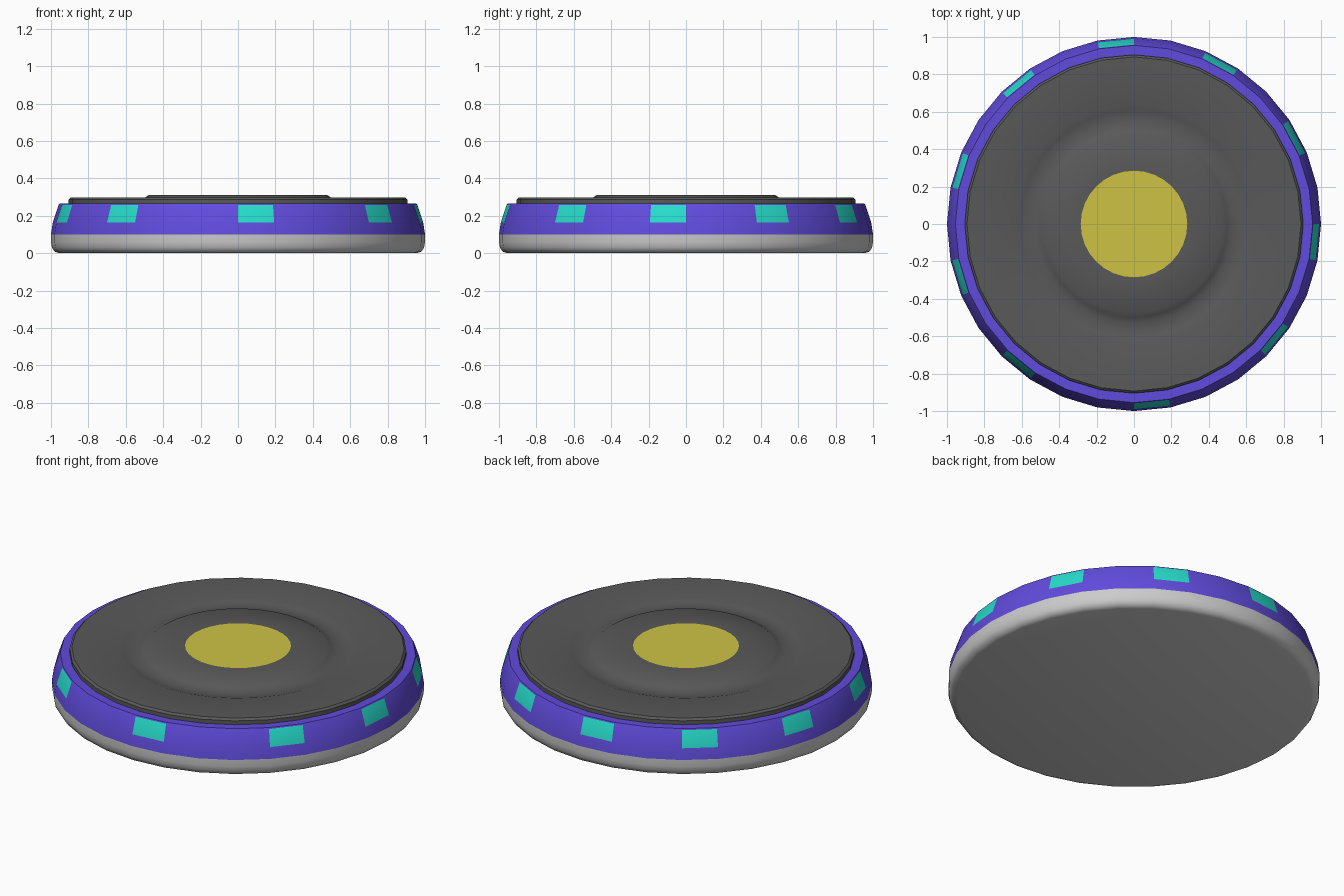
import bpy, bmesh
from math import cos, sin, pi, radians

if "Cube" in bpy.data.objects:
    bpy.data.objects.remove(bpy.data.objects["Cube"])

SIDES = 32


def material(name, rgb):
    m = bpy.data.materials.new(name)
    m.diffuse_color = (*rgb, 1)
    m.use_nodes = True
    m.node_tree.nodes["Principled BSDF"].inputs["Base Color"].default_value = m.diffuse_color
    return m


def lathe(name, profile, mats=(), pick=None):
    """Spin an outward/upward (radius, z) profile; pick(row, side) gives a material slot."""
    bm = bmesh.new()
    rings = []
    for r, z in profile:
        if r == 0:
            rings.append([bm.verts.new((0, 0, z))] * SIDES)
        else:
            rings.append([bm.verts.new((r * cos(2 * pi * k / SIDES),
                                        r * sin(2 * pi * k / SIDES), z))
                          for k in range(SIDES)])
    for row, (a, b) in enumerate(zip(rings, rings[1:])):
        for k in range(SIDES):
            n = (k + 1) % SIDES
            corners = list(dict.fromkeys((a[k], a[n], b[n], b[k])))
            face = bm.faces.new(corners)
            if pick:
                face.material_index = pick(row, k)
    me = bpy.data.meshes.new(name)
    bm.to_mesh(me)
    bm.free()
    for m in mats:
        me.materials.append(m)
    ob = bpy.data.objects.new(name, me)
    bpy.context.collection.objects.link(ob)
    bpy.ops.object.select_all(action='DESELECT')
    ob.select_set(True)
    bpy.context.view_layer.objects.active = ob
    bpy.ops.object.shade_smooth_by_angle(angle=radians(40))
    return ob


purple = material("purple", (0.12, 0.07, 0.72))
teal = material("teal", (0.02, 0.72, 0.60))
yellow = material("yellow", (0.62, 0.54, 0.06))
dark = material("dark_grey", (0.10, 0.10, 0.10))

# Light grey base with a rounded lower edge
lathe("base", [(0, 0), (0.955, 0), (0.98, 0.008), (0.995, 0.03),
               (1.0, 0.06), (1.0, 0.10)])

# Purple rim band with teal windows on chosen facets
windows = {2, 5, 8, 11, 14, 17, 20, 24, 28, 31}
lathe("rim_band", [(1.0, 0.10), (0.99, 0.165), (0.959, 0.258),
                   (0.955, 0.265), (0.90, 0.265)], (purple, teal),
      lambda row, k: 1 if row == 1 and k in windows else 0)

# Dark top plate with a shallow ring groove and raised middle
lathe("top_plate", [(0.905, 0.262), (0.905, 0.288), (0.893, 0.299),
                    (0.64, 0.299), (0.61, 0.289), (0.58, 0.284),
                    (0.53, 0.284), (0.50, 0.296), (0.475, 0.312),
                    (0.285, 0.312)], (dark,))

# Yellow centre disc
lathe("centre_disc", [(0.285, 0.312), (0, 0.312)], (yellow,))
